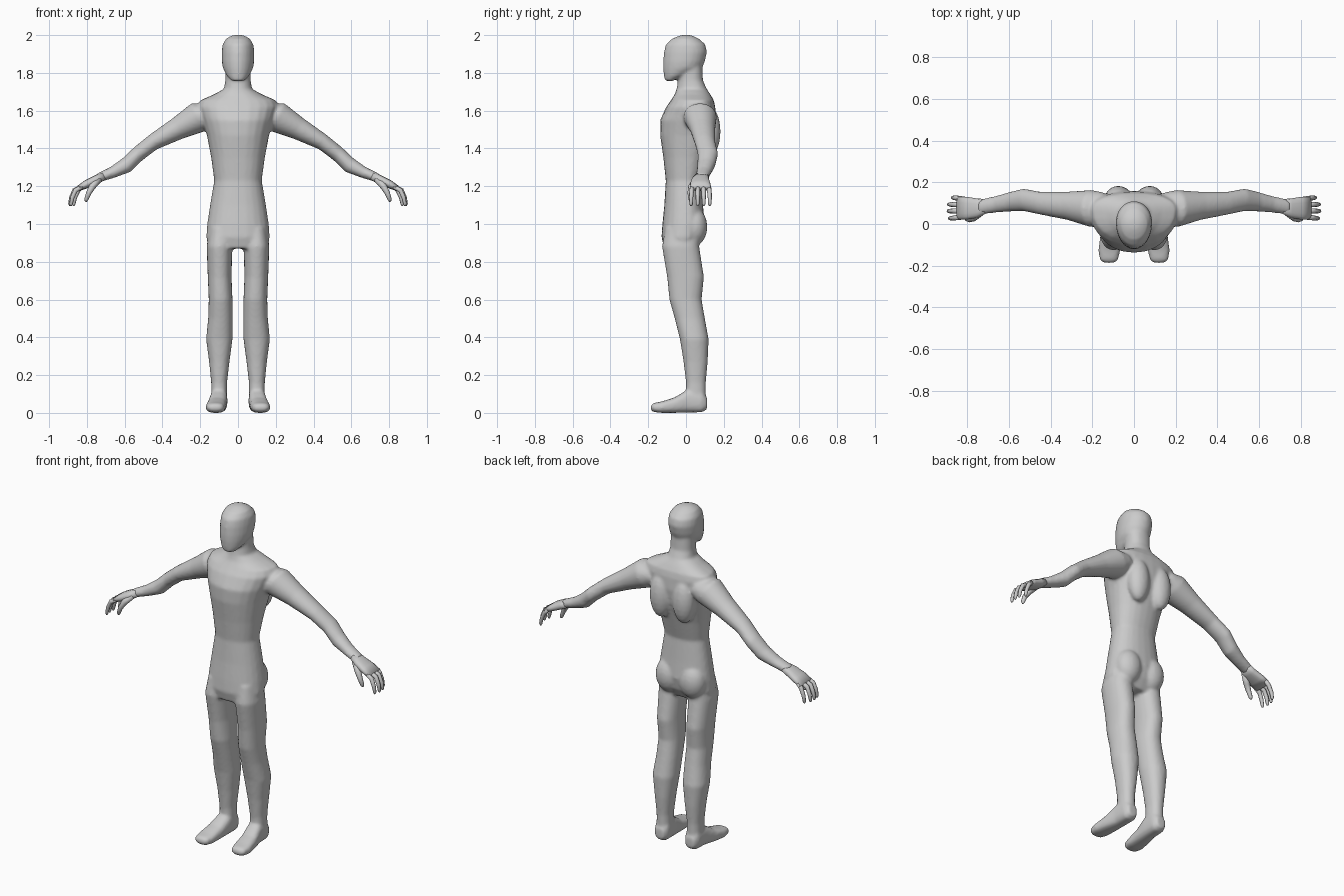
import bpy, bmesh, math
from mathutils import Vector as V

skin = bpy.data.materials.new("plain grey")
skin.diffuse_color = (0.6, 0.6, 0.6, 1)


def power(t, e):
    return math.copysign(abs(t) ** e, t)


def loft(bm, rings, n=24, e=0.9):
    """Skin closed rings given as (centre, side axis, front axis, back axis)."""
    loops = []
    for c, u, f, b in rings:
        loop = []
        for i in range(n):
            a = 2 * math.pi * i / n
            s = power(math.sin(a), e)
            loop.append(bm.verts.new(c + u * power(math.cos(a), e) + (f if s > 0 else b) * abs(s)))
        loops.append(loop)
    for l0, l1 in zip(loops, loops[1:]):
        for i in range(n):
            j = (i + 1) % n
            bm.faces.new((l0[i], l0[j], l1[j], l1[i]))
    bm.faces.new(loops[0][::-1])
    bm.faces.new(loops[-1])


def column(bm, rows, e=0.9):
    """Upright form; rows are (z, x centre, half width, y front, y back, y of widest point)."""
    loft(bm, [(V((x, m, z)), V((w, 0, 0)), V((0, f - m, 0)), V((0, b - m, 0)))
              for z, x, w, f, b, m in rows], e=e)


def blob(bm, centre, size):
    res = bmesh.ops.create_uvsphere(bm, u_segments=20, v_segments=12, radius=1)
    for v in res["verts"]:
        v.co = V(centre) + V(v.co[i] * size[i] for i in range(3))


def tube(bm, pts, n=8):
    """Limb tapering along points (x, y, z, radius)."""
    rings = []
    for i, p in enumerate(pts):
        d = (V(pts[min(i + 1, len(pts) - 1)][:3]) - V(pts[max(i - 1, 0)][:3])).normalized()
        u = V((0, 1, 0))
        u = (u - d * u.dot(d)).normalized()
        w = d.cross(u)
        rings.append((V(p[:3]), u * p[3], w * p[3], -w * p[3]))
    loft(bm, rings, n, 1)


def finish(bm, name):
    bmesh.ops.recalc_face_normals(bm, faces=bm.faces[:])
    me = bpy.data.meshes.new(name)
    bm.to_mesh(me)
    bm.free()
    me.materials.append(skin)
    me.polygons.foreach_set("use_smooth", [True] * len(me.polygons))
    ob = bpy.data.objects.new(name, me)
    bpy.context.collection.objects.link(ob)
    return ob


body = bmesh.new()

# torso and neck
column(body, [(z, 0, w, f, b, m) for z, w, f, b, m in [
    (0.87, 0.155, -0.115, 0.05, -0.02), (0.93, 0.168, -0.13, 0.085, -0.01),
    (1.00, 0.163, -0.125, 0.10, 0), (1.10, 0.148, -0.115, 0.09, 0),
    (1.23, 0.126, -0.107, 0.08, 0), (1.35, 0.142, -0.12, 0.115, 0.01),
    (1.47, 0.165, -0.137, 0.15, 0.03), (1.55, 0.19, -0.137, 0.16, 0.05),
    (1.62, 0.215, -0.105, 0.155, 0.07), (1.655, 0.20, -0.08, 0.147, 0.07),
    (1.685, 0.13, -0.06, 0.13, 0.06), (1.715, 0.075, -0.05, 0.11, 0.04),
    (1.76, 0.067, -0.042, 0.09, 0.03), (1.85, 0.067, -0.042, 0.085, 0.03)]])

# head
column(body, [(z, 0, w, f, b, m) for z, w, f, b, m in [
    (1.757, 0.035, -0.112, -0.07, -0.08), (1.785, 0.06, -0.117, -0.01, -0.05),
    (1.825, 0.08, -0.121, 0.085, -0.01), (1.86, 0.086, -0.121, 0.10, 0),
    (1.91, 0.087, -0.117, 0.111, 0.01), (1.95, 0.082, -0.107, 0.103, 0.01),
    (1.98, 0.064, -0.075, 0.07, 0), (1.995, 0.04, -0.04, 0.04, 0),
    (2.001, 0.015, -0.015, 0.015, 0)]], e=1)

for s in (-1, 1):
    # shoulder blade and buttock
    blob(body, (s * 0.075, 0.125, 1.49), (0.065, 0.058, 0.13))
    blob(body, (s * 0.078, 0.045, 0.985), (0.078, 0.068, 0.10))
    # leg
    column(body, [(z, s * x, w, f, b, m) for z, x, w, f, b, m in [
        (0.98, 0.09, 0.06, -0.11, 0.07, -0.02), (0.88, 0.098, 0.068, -0.127, 0.07, -0.02),
        (0.72, 0.097, 0.063, -0.10, 0.095, 0), (0.60, 0.092, 0.063, -0.088, 0.083, 0),
        (0.50, 0.093, 0.065, -0.06, 0.10, 0.02), (0.39, 0.099, 0.07, -0.032, 0.12, 0.04),
        (0.27, 0.099, 0.054, -0.013, 0.115, 0.05), (0.16, 0.10, 0.042, 0, 0.105, 0.05),
        (0.05, 0.10, 0.042, 0, 0.105, 0.05)]])
    # foot, from heel to toe
    loft(body, [(V((s * x, y, (lo + hi) / 2)), V((w, 0, 0)), V((0, 0, (hi - lo) / 2)),
                 V((0, 0, (lo - hi) / 2))) for y, x, w, lo, hi in [
        (0.112, 0.10, 0.028, 0.02, 0.08), (0.085, 0.10, 0.044, 0.003, 0.12),
        (0.01, 0.102, 0.046, 0.002, 0.125), (-0.06, 0.112, 0.05, 0, 0.082),
        (-0.13, 0.119, 0.053, 0, 0.06), (-0.172, 0.12, 0.043, 0.005, 0.052),
        (-0.187, 0.12, 0.025, 0.014, 0.04)]], e=0.75)
    # arm
    nrm = V((s * 0.5, 0, 0.866))
    loft(body, [(V((s * x, (y0 + y1) / 2, z)), V((0, (y1 - y0) / 2, 0)), nrm * t, -nrm * t)
                for x, z, y0, y1, t in [
        (0.14, 1.585, 0.0, 0.15, 0.06), (0.205, 1.567, -0.015, 0.163, 0.083),
        (0.32, 1.505, 0.02, 0.155, 0.06), (0.45, 1.433, 0.045, 0.155, 0.043),
        (0.53, 1.37, 0.062, 0.17, 0.041), (0.59, 1.312, 0.06, 0.155, 0.042),
        (0.66, 1.275, 0.055, 0.135, 0.031), (0.74, 1.243, 0.045, 0.118, 0.024)]], e=1)

ob = finish(body, "body")
rm = ob.modifiers.new("blend", 'REMESH')
rm.mode = 'VOXEL'
rm.voxel_size = 0.009
rm.use_smooth_shade = True
sm = ob.modifiers.new("soften", 'SMOOTH')
sm.factor = 0.5
sm.iterations = 5

# hands with four fingers and a thumb
for s, side in ((-1, "right"), (1, "left")):
    hand = bmesh.new()
    nrm = V((s * 0.45, 0, 0.89))
    loft(hand, [(V((s * x, (y0 + y1) / 2, z)), V((0, (y1 - y0) / 2, 0)), nrm * t, -nrm * t)
                for x, z, y0, y1, t in [
        (0.71, 1.255, 0.05, 0.12, 0.022), (0.75, 1.235, 0.03, 0.122, 0.024),
        (0.80, 1.212, 0.022, 0.13, 0.022), (0.845, 1.188, 0.02, 0.133, 0.015)]], 16, 0.8)
    for y, dx, spread in ((0.033, 0, -0.006), (0.063, 0.006, -0.001),
                          (0.092, 0.004, 0.002), (0.121, -0.014, 0.005)):
        tube(hand, [(s * 0.825, y, 1.198, 0.012), (s * (0.86 + dx), y + spread / 2, 1.178, 0.0125),
                    (s * (0.877 + dx), y + spread, 1.14, 0.011),
                    (s * (0.884 + dx), y + spread, 1.105, 0.009),
                    (s * (0.884 + dx), y + spread, 1.095, 0.004)])
    tube(hand, [(s * 0.735, 0.055, 1.238, 0.018), (s * 0.77, 0.03, 1.20, 0.018),
                (s * 0.79, 0.022, 1.165, 0.014), (s * 0.803, 0.024, 1.13, 0.011),
                (s * 0.806, 0.026, 1.118, 0.005)])
    finish(hand, side + " hand")
